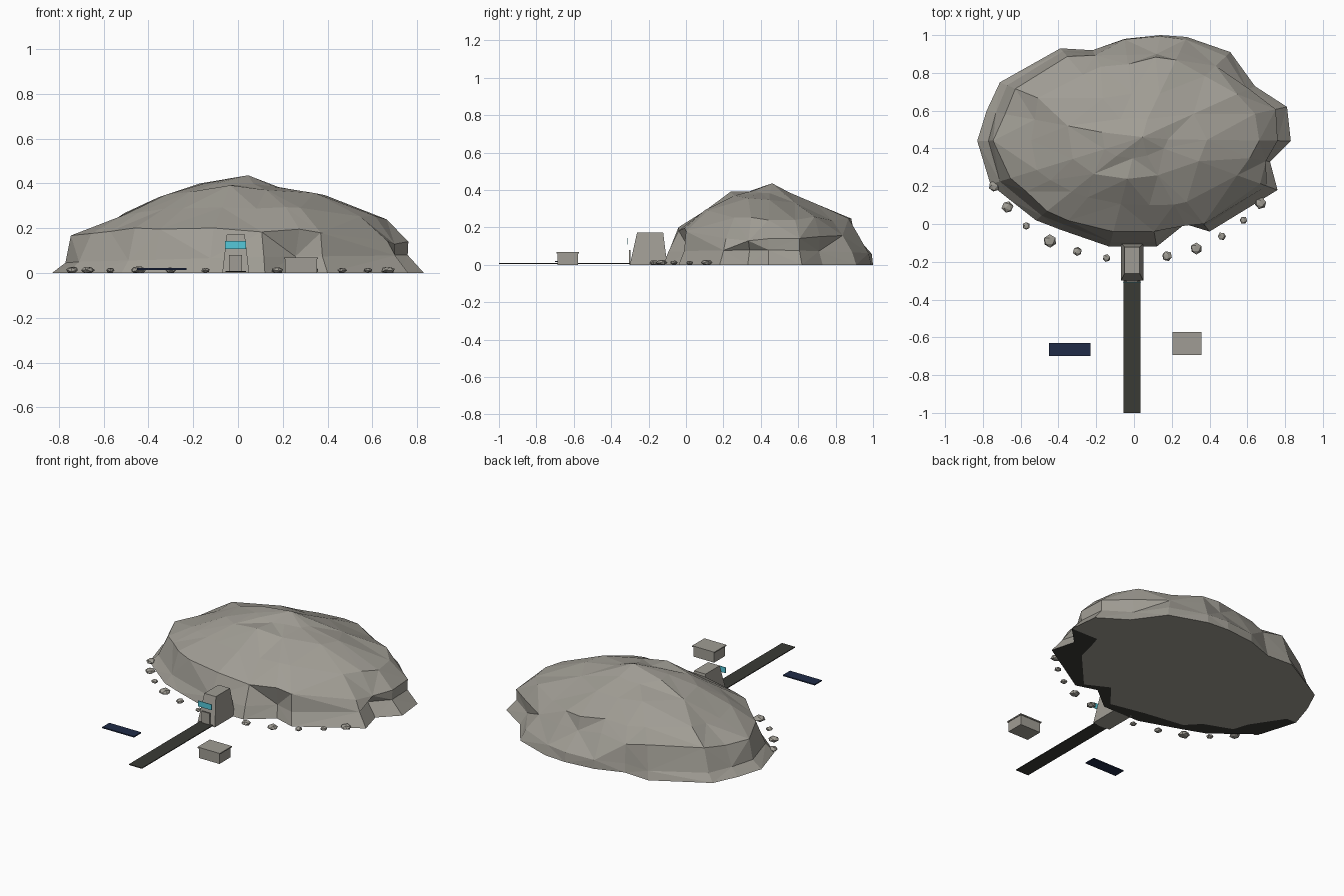
import bpy, bmesh, math, random
from mathutils import Vector, Euler

if "Cube" in bpy.data.objects:
    bpy.data.objects.remove(bpy.data.objects["Cube"])

random.seed(11)


def material(name, rgb):
    m = bpy.data.materials.new(name)
    m.diffuse_color = (*rgb, 1)
    m.use_nodes = True
    m.node_tree.nodes["Principled BSDF"].inputs["Base Color"].default_value = m.diffuse_color
    return m


ROCK = material("grey rock", (0.352, 0.336, 0.297))
ROAD = material("dark asphalt", (0.042, 0.043, 0.036))
NAVY = material("navy panel", (0.014, 0.024, 0.063))
CYAN = material("cyan glass", (0.09, 0.58, 0.70))


def finish(name, bm, *mats):
    bmesh.ops.recalc_face_normals(bm, faces=bm.faces)
    me = bpy.data.meshes.new(name)
    bm.to_mesh(me)
    bm.free()
    for m in mats:
        me.materials.append(m)
    ob = bpy.data.objects.new(name, me)
    bpy.context.collection.objects.link(ob)
    return ob


def block(name, lo, hi, mat, top=None):
    """Box from corner to corner; top = (x0, x1, y0, y1) gives a tapered upper end."""
    bm = bmesh.new()
    bmesh.ops.create_cube(bm, size=1)
    for v in bm.verts:
        up = v.co.z > 0
        x0, x1, y0, y1 = top if (top and up) else (lo[0], hi[0], lo[1], hi[1])
        v.co = (x1 if v.co.x > 0 else x0, y1 if v.co.y > 0 else y0, hi[2] if up else lo[2])
    return finish(name, bm, mat)


# Hill: ground outline, and four (reach, height) cross-sections blended by direction
OUTLINE = [(.83, .44), (.81, .62), (.64, .73), (.51, .91), (.28, .99), (.14, 1.0),
           (-.05, .98), (-.22, .92), (-.39, .93), (-.71, .75), (-.78, .6), (-.83, .44),
           (-.76, .21), (-.66, .13), (-.52, .02), (-.39, -.03), (-.13, -.12), (.12, -.12),
           (.27, 0), (.40, -.04), (.76, .18), (.72, .33)]
SECTIONS = [
    [(1, 0), (.91, .08), (.92, .14), (.78, .245), (.46, .34), (.2, .39)],     # right
    [(1, 0), (1, .055), (.84, .18), (.76, .255), (.44, .33), (.2, .375)],     # back
    [(1, 0), (.93, .045), (.93, .185), (.71, .262), (.48, .34), (.25, .395)], # left
    [(1, 0), (.96, .07), (.88, .20), (.63, .305), (.36, .395), (.17, .398)],  # front
]
CENTRE = Vector((0.02, 0.45, 0))


def hill_point(p, level):
    d = Vector((p[0], p[1], 0)) - CENTRE
    t = (math.atan2(d.y, d.x) / (math.pi / 2)) % 4
    i, w = int(t) % 4, t % 1
    a, b = SECTIONS[i][level], SECTIONS[(i + 1) % 4][level]
    f, z = a[0] + (b[0] - a[0]) * w, a[1] + (b[1] - a[1]) * w
    if level > 1:
        # upper layers ease toward a plain oval, with uneven rock facets
        d *= .35 + .65 / math.hypot(d.x / .82, d.y / .56)
        rough = 1 if level < 4 else .5
        f *= 1 + rough * random.uniform(-.05, .03)
        z += rough * random.uniform(-.02, .015)
    return CENTRE + d * f + Vector((0, 0, z))


bm = bmesh.new()
rings = []
for level in range(6):
    pts = OUTLINE if level < 4 else OUTLINE[::2]
    rings.append([bm.verts.new(hill_point(p, level)) for p in pts])
for r, (a, b) in enumerate(zip(rings, rings[1:])):
    n, m = len(a), len(b)
    for i in range(m):
        j = (i + 1) % m
        if n == m:
            if (i + r) % 2:
                tris = [(a[i], a[j], b[j]), (a[i], b[j], b[i])]
            else:
                tris = [(a[i], a[j], b[i]), (a[j], b[j], b[i])]
        else:
            o = [a[(2 * i + k) % n] for k in range(3)]
            tris = [(o[0], o[1], b[i]), (o[1], b[j], b[i]), (o[1], o[2], b[j])]
        for t in tris:
            bm.faces.new(t)
# Summit knob and flat underside with a ragged dark strip along the front edge
peak = bm.verts.new((0.045, 0.46, 0.436))
last = rings[-1]
for i in range(len(last)):
    bm.faces.new((last[i], last[(i + 1) % len(last)], peak))
base = rings[0]
inner = []
for k, v in enumerate(base):
    f = (.80 if v.co.x > .5 else .87) + (.05 if k % 2 else -.03)
    inner.append(bm.verts.new(CENTRE + (v.co - CENTRE) * f))
for i in range(len(base)):
    j = (i + 1) % len(base)
    f = bm.faces.new((base[i], inner[i], inner[j], base[j]))
    f.material_index = 1 if f.calc_center_median().y < .42 else 0
bm.faces.new(inner)
finish("rocky_hill", bm, ROCK, ROAD)

# Gatehouse with door and window band
block("gatehouse", (-.07, -.30, 0), (.05, -.10, .172), ROCK, top=(-.05, .03, -.262, -.122))
block("gatehouse_door", (-.04, -.306, .001), (.018, -.298, .08), ROCK)
block("gatehouse_window", (-.058, -.313, .108), (.036, -.309, .143), CYAN)

# Road, flat panel and small hut
block("road", (-.055, -1.0, .004), (.035, -.29, .009), ROAD)
block("solar_panel", (-.45, -.70, .014), (-.23, -.63, .021), NAVY)
block("hut_walls", (.21, -.688, 0), (.353, -.578, .064), ROCK)
block("hut_roof", (.205, -.693, .062), (.358, -.572, .069), ROCK)

# Boulders along the foot of the hill
BOULDERS = [(-.74, .20, .03), (-.67, .09, .032), (-.57, -.01, .021), (-.445, -.09, .036),
            (-.30, -.145, .025), (-.145, -.18, .021), (.175, -.17, .028), (.33, -.13, .032),
            (.465, -.065, .022), (.58, .02, .021), (.67, .11, .032)]
for k, (x, y, r) in enumerate(BOULDERS):
    bm = bmesh.new()
    bmesh.ops.create_icosphere(bm, subdivisions=1, radius=1)
    turn = Euler((.65, 0, random.uniform(0, 3)))
    for v in bm.verts:
        v.co.rotate(turn)
        v.co = (x + v.co.x * r, y + v.co.y * r, .012 + max(v.co.z * r * .55, -.012))
    finish(f"boulder_{k + 1}", bm, ROCK)
